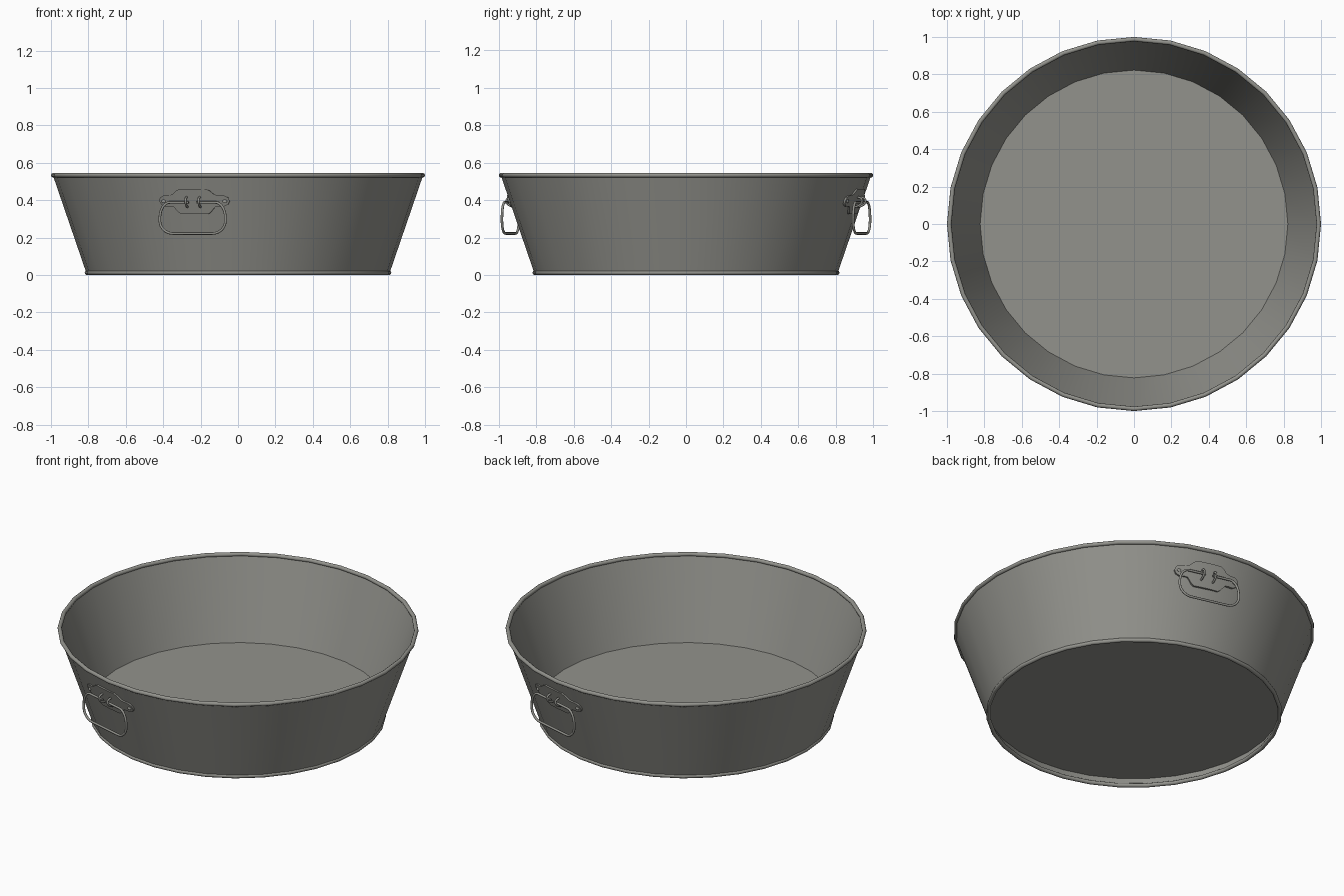
import bpy, bmesh, math
from mathutils import Matrix

if "Cube" in bpy.data.objects:
    bpy.data.objects.remove(bpy.data.objects["Cube"])

SIDES = 32
SLOPE = 0.343
PHI = math.radians(-14.5)        # handles sit a little off the front/back axis

metal = bpy.data.materials.new("grey galvanised metal")
metal.diffuse_color = (0.29, 0.29, 0.265, 1)
metal.use_nodes = True
metal.node_tree.nodes["Principled BSDF"].inputs["Base Color"].default_value = metal.diffuse_color


def wall_r(z):
    """Outer radius of the sloping wall at height z."""
    return 0.807 + SLOPE * z


def finish(name, bm, angle=40):
    bmesh.ops.recalc_face_normals(bm, faces=bm.faces)
    me = bpy.data.meshes.new(name)
    bm.to_mesh(me)
    bm.free()
    ob = bpy.data.objects.new(name, me)
    bpy.context.collection.objects.link(ob)
    me.materials.append(metal)
    bpy.ops.object.select_all(action='DESELECT')
    ob.select_set(True)
    bpy.context.view_layer.objects.active = ob
    bpy.ops.object.shade_smooth_by_angle(angle=math.radians(angle))
    return ob


def lathe(name, profile):
    """Spin a closed (r, z) profile around the z axis."""
    bm = bmesh.new()
    rings = []
    for i in range(SIDES):
        a = 2 * math.pi * i / SIDES
        rings.append([bm.verts.new((r * math.cos(a), r * math.sin(a), z)) for r, z in profile])
    n = len(profile)
    for i in range(SIDES):
        p, q = rings[i], rings[(i + 1) % SIDES]
        for j in range(n):
            k = (j + 1) % n
            bm.faces.new((p[j], q[j], q[k], p[k]))
    return finish(name, bm)


def bead(r, z, rad):
    return [(r + rad * math.cos(t * math.pi / 5), z + rad * math.sin(t * math.pi / 5))
            for t in range(10)]


def wire(name, pts, rad):
    """Round wire along a path, turned into a mesh."""
    cu = bpy.data.curves.new(name, 'CURVE')
    cu.dimensions = '3D'
    cu.bevel_depth = rad
    cu.bevel_resolution = 2
    cu.use_fill_caps = True
    sp = cu.splines.new('POLY')
    sp.points.add(len(pts) - 1)
    for p, c in zip(sp.points, pts):
        p.co = (*c, 1)
    tmp = bpy.data.objects.new(name + "_path", cu)
    bpy.context.collection.objects.link(tmp)
    bpy.context.view_layer.update()
    me = bpy.data.meshes.new_from_object(tmp.evaluated_get(bpy.context.evaluated_depsgraph_get()))
    bpy.data.objects.remove(tmp)
    bm = bmesh.new()
    bm.from_mesh(me)
    return finish(name, bm, 50)


def lerp(table, u):
    for (a, va), (b, vb) in zip(table, table[1:]):
        if u <= b:
            return va + (vb - va) * (u - a) / (b - a)
    return table[-1][1]


# Tub wall, rolled rim, foot bead and raised floor
T = 0.008
lathe("tub_wall", [(wall_r(0.008), 0.008), (wall_r(0.535), 0.535),
                   (wall_r(0.535) - T, 0.535), (wall_r(0.008) - T, 0.008)])
lathe("rolled_rim", bead(0.988, 0.533, 0.012))
lathe("foot_bead", bead(0.808, 0.012, 0.012))
bm = bmesh.new()
bmesh.ops.create_cone(bm, cap_ends=True, segments=SIDES, radius1=wall_r(0.062) - 0.003,
                      radius2=wall_r(0.068) - 0.003, depth=0.006,
                      matrix=Matrix.Translation((0, 0, 0.066)))
finish("tub_floor", bm)

# Outline of the handle plate: height of top and bottom edge by half width
TOP = [(0, .46), (.07, .46), (.09, .45), (.11, .432), (.125, .427), (.165, .424),
       (.185, .415), (.194, .396)]
BOT = [(0, .325), (.075, .325), (.09, .335), (.115, .364), (.13, .367), (.165, .367),
       (.185, .377), (.194, .394)]


def on_wall(u, z, off):
    r = wall_r(z) + off
    a = u / 0.94
    return (r * math.sin(a), -r * math.cos(a), z)


def handle_parts(tag):
    parts = []
    # Curved backing plate
    half = sorted({u for u, _ in TOP} | {u for u, _ in BOT} | {.035})
    us = [-u for u in reversed(half[1:])] + half
    bm = bmesh.new()
    cols = []
    for u in us:
        t, b = lerp(TOP, abs(u)), lerp(BOT, abs(u))
        cols.append([bm.verts.new(on_wall(u, z, o)) for z, o in
                     ((b, -.005), (b, .008), (t, .008), (t, -.005))])
    for p, q in zip(cols, cols[1:]):
        for j in range(4):
            k = (j + 1) % 4
            bm.faces.new((p[j], q[j], q[k], p[k]))
    bm.faces.new(cols[0])
    bm.faces.new(cols[-1])
    parts.append(finish(tag + "_handle_plate", bm))

    # Rivets in the plate's ears
    for s, side in ((-1, "left"), (1, "right")):
        bm = bmesh.new()
        u = s * 0.168
        m = (Matrix.Translation(on_wall(u, 0.395, 0.008))
             @ Matrix.Rotation(u / 0.94, 4, 'Z') @ Matrix.Rotation(-0.33, 4, 'X')
             @ Matrix.Diagonal((1, 0.5, 1, 1)))
        bmesh.ops.create_uvsphere(bm, u_segments=12, v_segments=8, radius=0.012, matrix=m)
        parts.append(finish(f"{tag}_{side}_rivet", bm))

        # Staple holding the end of the wire handle
        pts = []
        for i in range(11):
            t = -math.pi / 2 + math.pi * i / 10
            z = 0.39 + 0.026 * math.sin(t)
            pts.append((s * 0.036, -(wall_r(z) + 0.004 + 0.036 * math.cos(t)), z))
        parts.append(wire(f"{tag}_{side}_staple", pts, 0.006))

    # Hanging wire handle: half path, then mirrored
    Y = -0.969
    path = [(0.022, 0.388)]
    path += [(.125 + .056 * math.sin(t), .305 + .083 * math.cos(t))
             for t in (math.pi / 2 * i / 8 for i in range(9))]
    path += [(.11 + .071 * math.cos(t), .29 - .068 * math.sin(t))
             for t in (math.pi / 2 * i / 8 for i in range(9))]
    right = [(x, Y, z) for x, z in path]
    left = [(-x, Y, z) for x, z in reversed(path)]
    parts.append(wire(tag + "_wire_handle", right + left, 0.007))
    return parts


# Two handles, opposite each other
for tag, turn in (("front", PHI), ("back", PHI + math.pi)):
    for ob in handle_parts(tag):
        ob.data.transform(Matrix.Rotation(turn, 4, 'Z'))
